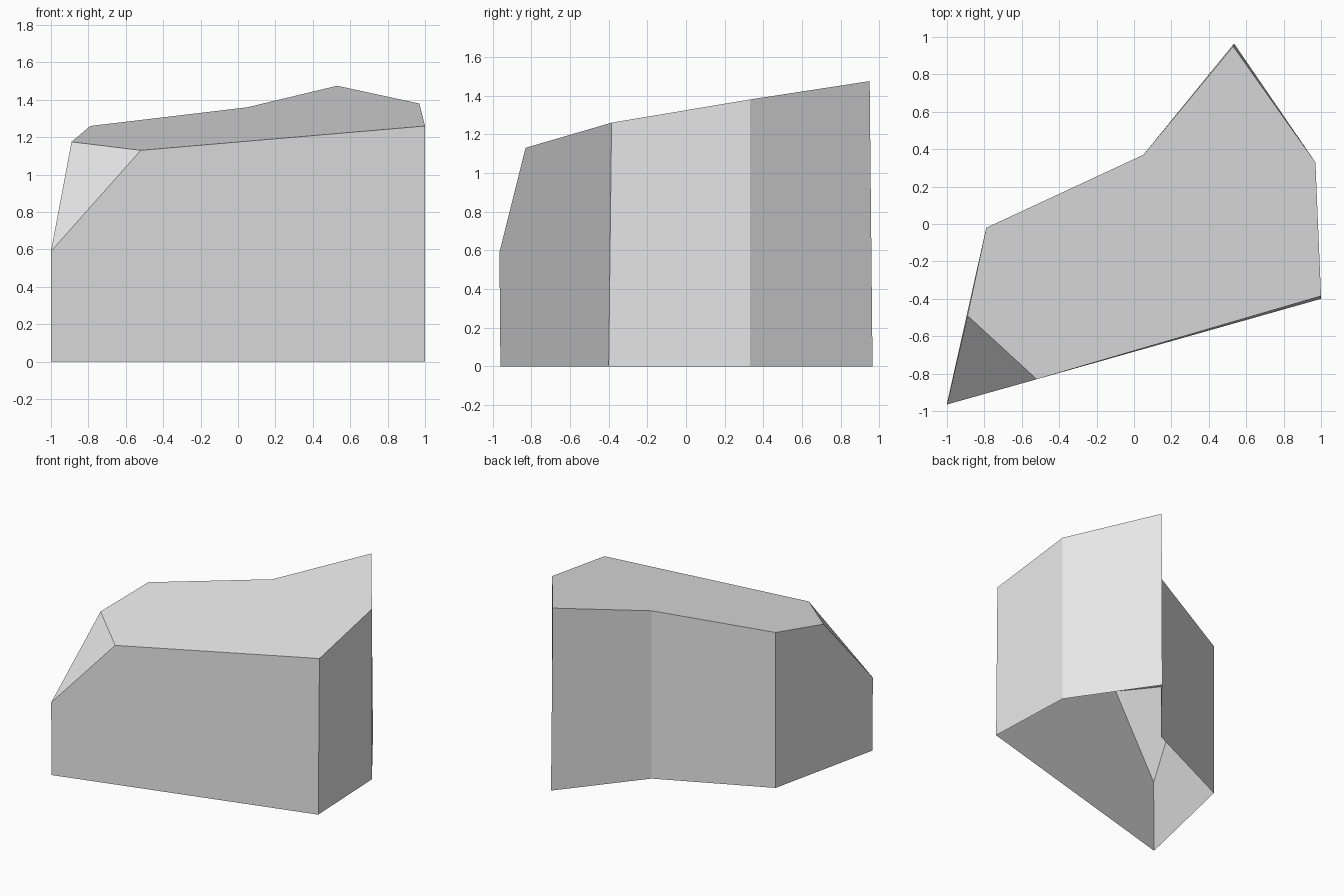
import bpy
import bmesh

cube = bpy.data.objects.get("Cube")
if cube:
    bpy.data.objects.remove(cube, do_unlink=True)

# Plain grey used for the whole shell
grey = bpy.data.materials.new("light grey")
grey.use_nodes = True
colour = (0.8, 0.8, 0.8, 1.0)
grey.diffuse_color = colour
grey.node_tree.nodes["Principled BSDF"].inputs["Base Color"].default_value = colour

# Ground outline, anticlockwise from the front corner that is cut off
base = [(-1, -0.96), (1, -0.40), (0.97, 0.33), (0.535, 0.965), (0.05, 0.37), (-0.79, -0.02)]
# Upper corner above each ground corner
rim = [(-1, -0.965, 0.59), (1, -0.385, 1.26), (0.97, 0.33, 1.38),
       (0.53, 0.95, 1.475), (0.05, 0.37, 1.36), (-0.79, -0.02, 1.26)]
# Where the sloping cut meets the roof, on the front and on the side wall
cut_front = (-0.52, -0.83, 1.13)
cut_side = (-0.89, -0.49, 1.175)

bm = bmesh.new()
low = [bm.verts.new((x, y, 0)) for x, y in base]
high = [bm.verts.new(p) for p in rim]
front, side = bm.verts.new(cut_front), bm.verts.new(cut_side)

# Walls: the first and last also take in a corner of the cut
count = len(low)
for i in range(count):
    j = (i + 1) % count
    wall = [low[i], low[j], high[j]]
    if i == 0:
        wall.append(front)
    if j == 0:
        wall.append(side)
    bm.faces.new(wall + [high[i]])

# Roof and sloping corner; the underside stays open
bm.faces.new([front] + high[1:] + [side])
bm.faces.new([high[0], front, side])

mesh = bpy.data.meshes.new("building_shell")
bm.to_mesh(mesh)
bm.free()
mesh.materials.append(grey)
shell = bpy.data.objects.new("building_shell", mesh)
bpy.context.collection.objects.link(shell)
